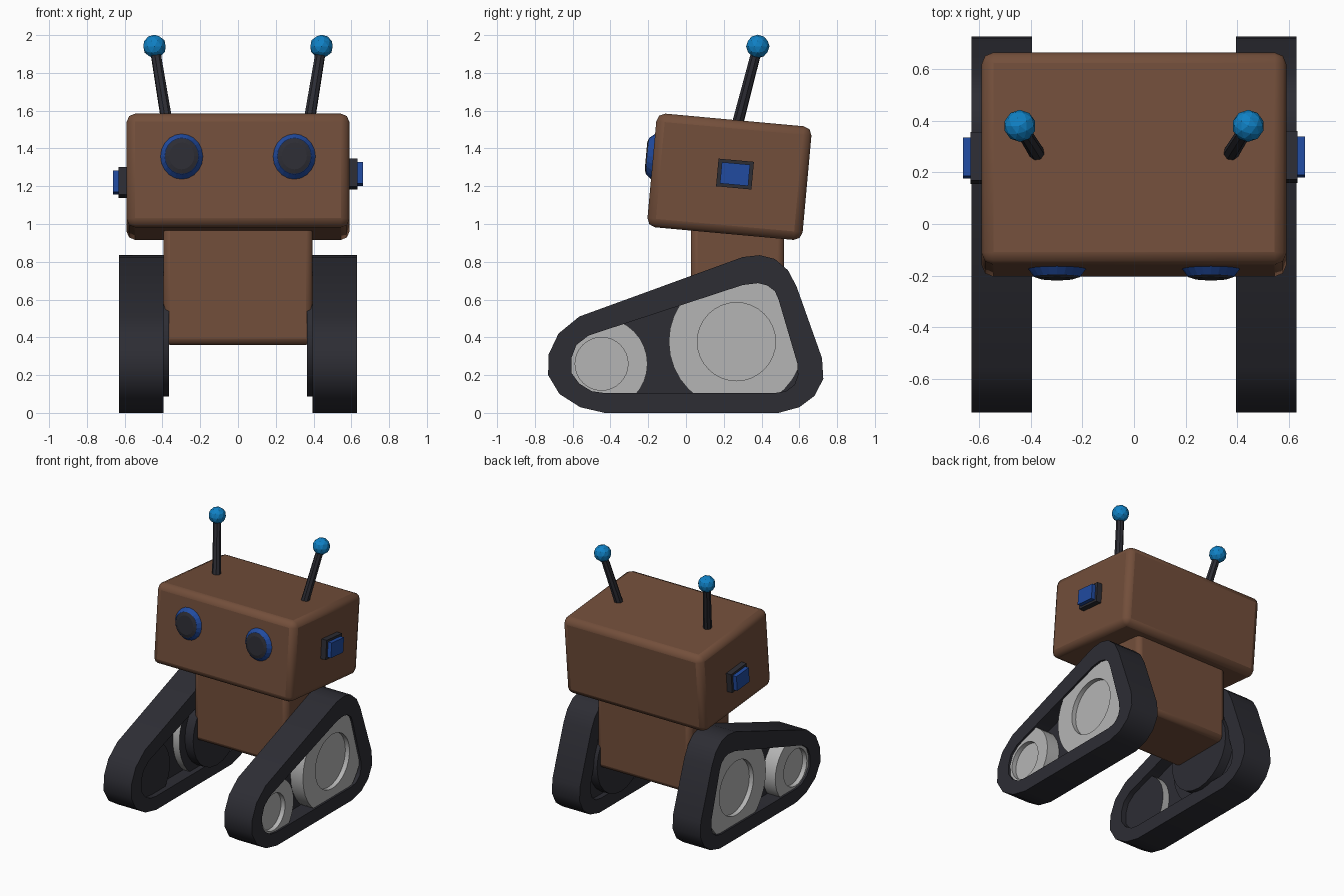
import bpy, bmesh, math
from mathutils import Matrix, Vector

if "Cube" in bpy.data.objects:
    bpy.data.objects.remove(bpy.data.objects["Cube"])


def material(name, rgb):
    m = bpy.data.materials.new(name)
    m.diffuse_color = (*rgb, 1)
    m.use_nodes = True
    m.node_tree.nodes["Principled BSDF"].inputs["Base Color"].default_value = m.diffuse_color
    return m


BROWN = material("brown_paint", (0.17, 0.077, 0.043))
DARK = material("dark_rubber", (0.026, 0.026, 0.034))
BLUE = material("deep_blue", (0.015, 0.07, 0.35))
SKY = material("bright_blue", (0.005, 0.22, 0.56))
GREY = material("wheel_grey", (0.46, 0.46, 0.46))

ALONG_X = Matrix.Rotation(math.pi / 2, 4, 'Y')
ALONG_FRONT = Matrix.Rotation(math.pi / 2, 4, 'X')
HEAD = Matrix.Translation((0, 0.23, 1.25)) @ Matrix.Rotation(math.radians(-5.2), 4, 'X')


def finish(name, bm, mats, mirror=False, smooth=None, bevel=0):
    bmesh.ops.recalc_face_normals(bm, faces=bm.faces)
    me = bpy.data.meshes.new(name)
    bm.to_mesh(me)
    bm.free()
    ob = bpy.data.objects.new(name, me)
    bpy.context.collection.objects.link(ob)
    for m in mats:
        me.materials.append(m)
    if bevel:
        b = ob.modifiers.new("edge_bevel", 'BEVEL')
        b.width, b.segments = bevel, 2
    if mirror:
        ob.modifiers.new("mirror", 'MIRROR')
    if smooth:
        bpy.ops.object.select_all(action='DESELECT')
        bpy.context.view_layer.objects.active = ob
        ob.select_set(True)
        bpy.ops.object.shade_smooth_by_angle(angle=math.radians(smooth))
    return ob


def box(name, centre, size, mat, frame=Matrix(), **kw):
    bm = bmesh.new()
    bmesh.ops.create_cube(bm, size=1, matrix=frame @ Matrix.Translation(centre)
                          @ Matrix.Diagonal((*size, 1)))
    return finish(name, bm, [mat], **kw)


def cone(bm, r1, r2, depth, segs, matrix):
    return bmesh.ops.create_cone(bm, cap_ends=True, segments=segs, radius1=r1,
                                 radius2=r2, depth=depth, matrix=matrix)


# Torso and tilted head
box("torso", (0, 0.273, 0.68), (0.79, 0.494, 0.64), BROWN, bevel=0.035, smooth=50)
box("head", (0, 0, 0), (1.18, 0.825, 0.604), BROWN, HEAD, bevel=0.045, smooth=50)

# Eyes: blue bevelled rim with dark lens
for name, r1, r2, depth, y, mat in (("eye_rim", 0.122, 0.094, 0.035, -0.425, BLUE),
                                    ("eye_lens", 0.094, 0.07, 0.008, -0.446, DARK)):
    bm = bmesh.new()
    cone(bm, r1, r2, depth, 20, HEAD @ Matrix.Translation((0.298, y, 0.07))
         @ Matrix.Diagonal((0.95, 1, 1.02, 1)) @ ALONG_FRONT)
    finish(name, bm, [mat], mirror=True)

# Ears, the left one set slightly lower
for side, s, z in (("right", 1, 0.017), ("left", -1, -0.028)):
    box(side + "_ear_base", (s * 0.605, 0.028, z), (0.055, 0.188, 0.147), DARK, HEAD)
    box(side + "_ear_button", (s * 0.635, 0.028, z), (0.056, 0.15, 0.113), BLUE, HEAD)

# Antennas
a, b = Vector((0.37, 0.265, 1.5)), Vector((0.442, 0.38, 1.94))
bm = bmesh.new()
cone(bm, 0.031, 0.027, (b - a).length, 8, Matrix.Translation((a + b) / 2)
     @ (b - a).to_track_quat('Z', 'Y').to_matrix().to_4x4())
finish("antenna_rod", bm, [DARK], mirror=True)
bm = bmesh.new()
bmesh.ops.create_icosphere(bm, subdivisions=2, radius=0.062, matrix=Matrix.Translation(b))
finish("antenna_ball", bm, [SKY], mirror=True)

# Track belt: ring between an outer and an inner side profile (y, z)
OUTER = [(-.43, 0), (-.56, .03), (-.67, .10), (-.73, .20), (-.727, .31), (-.675, .42),
         (-.565, .51), (.30, .825), (.39, .835), (.47, .815), (.54, .755), (.585, .67),
         (.72, .29), (.727, .18), (.68, .09), (.60, .03), (.49, 0)]
INNER = [(-.43, .105), (-.50, .115), (-.565, .155), (-.605, .21), (-.607, .29), (-.58, .36),
         (-.515, .41), (.30, .677), (.38, .687), (.43, .675), (.47, .645), (.49, .60),
         (.59, .26), (.592, .20), (.575, .15), (.53, .115), (.47, .105)]
bm = bmesh.new()
rings = [[bm.verts.new((x, *p)) for p in prof]
         for x, prof in ((0.395, OUTER), (0.63, OUTER), (0.63, INNER), (0.395, INNER))]
for k in range(4):
    r, q = rings[k], rings[(k + 1) % 4]
    for i in range(len(r)):
        j = (i + 1) % len(r)
        bm.faces.new((r[i], r[j], q[j], q[i]))
finish("track_belt", bm, [DARK], mirror=True, smooth=35)

# Dark web closing the inside of the belt
bm = bmesh.new()
web = bm.faces.new([bm.verts.new((0.49, *p)) for p in INNER])
ext = bmesh.ops.extrude_face_region(bm, geom=[web])
bmesh.ops.translate(bm, vec=(0.02, 0, 0),
                    verts=[v for v in ext["geom"] if isinstance(v, bmesh.types.BMVert)])
if web.is_valid is False or not any(f.calc_center_median().x < 0.491 for f in bm.faces):
    bm.faces.new([v for v in bm.verts if v.co.x < 0.5])
finish("track_web", bm, [DARK], mirror=True)

# Wheels: grey discs with a recessed hub, dark on the inner side
for name, y, z, r, hub in (("large_wheel", 0.267, 0.377, 0.358, 0.207),
                           ("small_wheel", -0.447, 0.26, 0.243, 0.14)):
    bm = bmesh.new()
    cone(bm, r, r, 0.18, 32, Matrix.Translation((0.525, y, z)) @ ALONG_X)
    bm.normal_update()
    cap = max(bm.faces, key=lambda f: f.calc_center_median().x)
    bmesh.ops.inset_individual(bm, faces=[cap], thickness=r - hub)
    ext = bmesh.ops.extrude_discrete_faces(bm, faces=[cap])["faces"][0]
    bmesh.ops.translate(bm, verts=ext.verts, vec=(-0.035, 0, 0))
    for f in bm.faces:
        f.material_index = int(f.calc_center_median().x < 0.45)
    finish(name, bm, [GREY, DARK], mirror=True, smooth=35)

# Axle hub joining each track to the torso
bm = bmesh.new()
cone(bm, 0.29, 0.29, 0.13, 24, Matrix.Translation((0.43, 0.267, 0.377)) @ ALONG_X)
finish("axle_hub", bm, [DARK], mirror=True, smooth=35)
